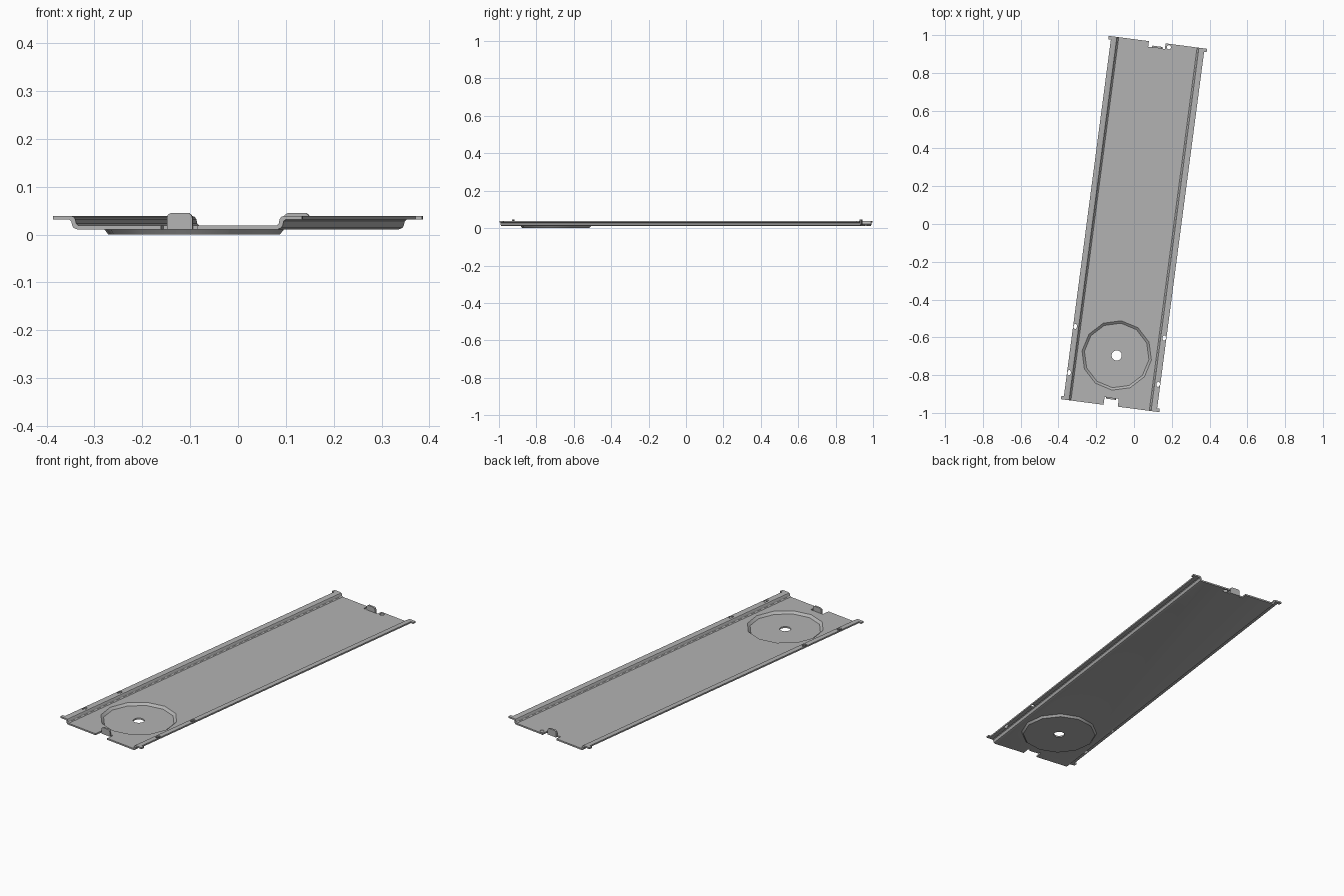
import bpy
import bmesh
from math import radians, pi
from mathutils import Matrix

cube = bpy.data.objects.get("Cube")
if cube:
    bpy.data.objects.remove(cube, do_unlink=True)

steel = bpy.data.materials.new("grey_steel")
steel.use_nodes = True
GREY = (0.45, 0.45, 0.45, 1)
steel.diffuse_color = GREY
steel.node_tree.nodes["Principled BSDF"].inputs["Base Color"].default_value = GREY

TURN = radians(-7.5)
SHEET = 0.008
END = 0.97


def make(name, bm):
    bmesh.ops.recalc_face_normals(bm, faces=bm.faces)
    mesh = bpy.data.meshes.new(name)
    bm.to_mesh(mesh)
    bm.free()
    mesh.materials.append(steel)
    obj = bpy.data.objects.new(name, mesh)
    bpy.context.collection.objects.link(obj)
    return obj


def extrude_xz(name, points, y0, y1):
    """Closed outline in x and z, extruded along y."""
    bm = bmesh.new()
    face = bm.faces.new([bm.verts.new((x, y0, z)) for x, z in points])
    ext = bmesh.ops.extrude_face_region(bm, geom=[face])["geom"]
    verts = [v for v in ext if isinstance(v, bmesh.types.BMVert)]
    bmesh.ops.translate(bm, verts=verts, vec=(0, y1 - y0, 0))
    return make(name, bm)


def box(name, x0, x1, y0, y1, z0=-0.05, z1=0.1):
    return extrude_xz(name, [(x0, z0), (x1, z0), (x1, z1), (x0, z1)], y0, y1)


def cone(name, x, y, r0, r1, z0, z1, sides=20, stretch=1):
    bm = bmesh.new()
    spin = Matrix.Rotation(pi / 2, 4, "Z")
    place = Matrix.Translation((x, y, (z0 + z1) / 2)) @ Matrix.Diagonal((1, stretch, 1, 1))
    bmesh.ops.create_cone(bm, cap_ends=True, segments=sides, radius1=r0, radius2=r1,
                          depth=z1 - z0, matrix=place @ spin)
    return make(name, bm)


def combine(target, tool, operation="DIFFERENCE"):
    mod = target.modifiers.new(tool.name, "BOOLEAN")
    mod.operation, mod.solver, mod.object = operation, "EXACT", tool
    bpy.context.view_layer.objects.active = target
    bpy.ops.object.modifier_apply(modifier=mod.name)
    bpy.data.objects.remove(tool, do_unlink=True)


# Folded sheet: floor, rounded side walls and flanges
upper = [(0.2625, 0.039), (0.225, 0.039), (0.219, 0.037), (0.2155, 0.032),
         (0.2135, 0.023), (0.209, 0.019)]
lower = [(0.212, 0.011), (0.219, 0.014), (0.222, 0.019), (0.224, 0.028),
         (0.228, 0.031), (0.2625, 0.031)]
half = upper + lower
outline = upper + [(-x, z) for x, z in reversed(upper)]
outline += [(-x, z) for x, z in reversed(lower)] + lower
panel = extrude_xz("tray_panel", outline, -END, END)

# Twelve-sided recess pressed into the floor, with a centre hole
DISC_Y = -0.702
combine(panel, cone("recess_shell", 0, DISC_Y, 0.181, 0.191, 0, 0.013, 12), "UNION")
combine(panel, cone("recess_cut", 0, DISC_Y, 0.172, 0.187, SHEET, 0.0205, 12))
combine(panel, cone("centre_hole", 0, DISC_Y, 0.027, 0.027, -0.05, 0.1))

# Narrowed flanges leave an ear at each corner; slots pierce the flanges
for side in (-1, 1):
    x0, x1 = sorted((side * 0.249, side * 0.3))
    combine(panel, box("flange_trim", x0, x1, -END + 0.018, END - 0.018))
    for y in (-0.578, -0.825):
        combine(panel, cone("slot", side * 0.2375, y, 0.009, 0.009, -0.05, 0.1, 12, 1.6))

# End notches and the small round hole beside the back one
combine(panel, box("front_notch", -0.035, 0.041, -1.1, -0.928))
combine(panel, box("back_notch", -0.048, 0.041, 0.94, 1.1))
combine(panel, cone("back_hole", 0.061, 0.952, 0.011, 0.011, -0.05, 0.1))


# Upright rounded tabs in the notches
tab_half = [(0.027, 0.011), (0.027, 0.034), (0.025, 0.041), (0.018, 0.0455)]
tab = tab_half + [(-x, z) for x, z in reversed(tab_half)]
front_tab = extrude_xz("front_tab", tab, -0.928 - SHEET, -0.927)
back_tab = extrude_xz("back_tab", tab, 0.939, 0.941 + SHEET)

# Shade and turn the whole tray
bpy.ops.object.select_all(action="DESELECT")
for obj in (panel, front_tab, back_tab):
    obj.rotation_euler.z = TURN
    obj.select_set(True)
bpy.context.view_layer.objects.active = panel
bpy.ops.object.shade_smooth_by_angle(angle=radians(30))
